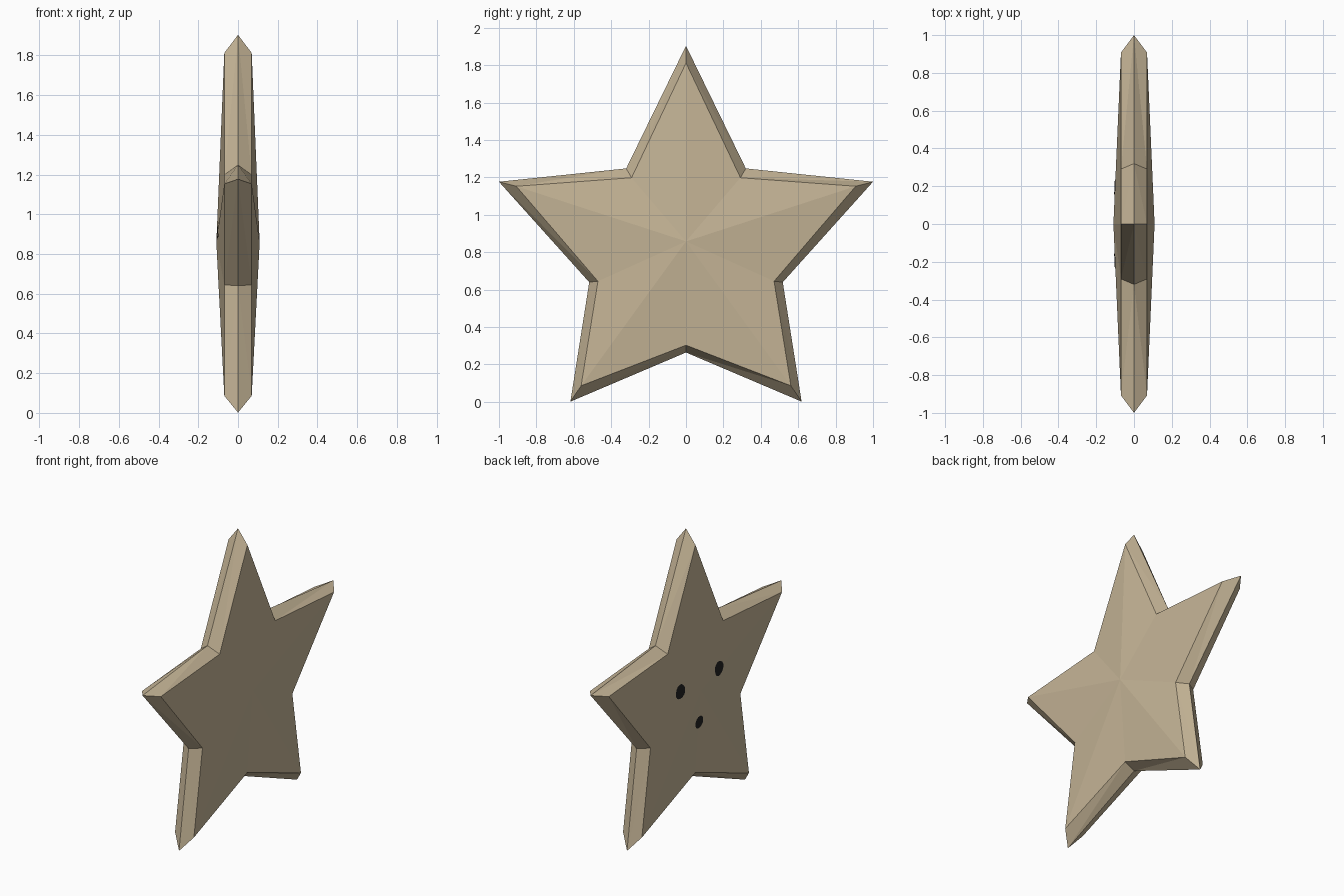
import bpy, bmesh, math
from mathutils import Vector
from mathutils.bvhtree import BVHTree

if "Cube" in bpy.data.objects:
    bpy.data.objects.remove(bpy.data.objects["Cube"])


def material(name, col):
    m = bpy.data.materials.new(name)
    m.diffuse_color = (*col, 1)
    m.use_nodes = True
    m.node_tree.nodes["Principled BSDF"].inputs["Base Color"].default_value = m.diffuse_color
    return m


def add_object(name, bm, mat):
    me = bpy.data.meshes.new(name)
    bm.to_mesh(me)
    me.materials.append(mat)
    ob = bpy.data.objects.new(name, me)
    bpy.context.collection.objects.link(ob)
    return ob


tan = material("tan", (0.56, 0.46, 0.307))
black = material("black", (0.015, 0.015, 0.015))


def star_ring(bm, x, tip_r, tip_z, notch_r, notch_z):
    """Ten-point star outline in the plane at x."""
    ring = []
    for i in range(10):
        a = math.radians(90 + 36 * i)
        r, z = (notch_r, notch_z) if i % 2 else (tip_r, tip_z)
        ring.append(bm.verts.new((x, r * math.cos(a), z + r * math.sin(a))))
    return ring


# Star body: sharp outer rim, bevelled to two shallow pyramid faces
CZ = 0.858
bm = bmesh.new()
rim = star_ring(bm, 0, 1.0515, 0.852, 0.544, 0.808)
for side in (-1, 1):
    face = star_ring(bm, side * 0.069, 0.954, CZ, 0.495, 0.798)
    apex = bm.verts.new((side * 0.109, 0, CZ))
    for i in range(10):
        j = (i + 1) % 10
        # split each bevel into planar triangles
        bm.faces.new((rim[i], rim[j], face[j]))
        bm.faces.new((rim[i], face[j], face[i]))
        bm.faces.new((face[i], face[j], apex))
bmesh.ops.recalc_face_normals(bm, faces=bm.faces)
surface = BVHTree.FromBMesh(bm)
add_object("star_body", bm, tan)
bm.free()

# Three black spots on the back face, following its creases
for name, angle, rad in (("spot_left", 18, 0.047), ("spot_right", 162, 0.047),
                         ("spot_lower", 270, 0.041)):
    a0 = math.radians(angle)
    cy, cz = 0.213 * math.cos(a0), CZ + 0.213 * math.sin(a0)
    bm = bmesh.new()

    def on_face(y, z):
        hit = surface.ray_cast(Vector((-1, y, z)), Vector((1, 0, 0)))[0]
        return bm.verts.new((hit.x - 0.003, y, z))

    centre = on_face(cy, cz)
    ring = [on_face(cy + rad * math.cos(a0 + k * math.tau / 16),
                    cz + rad * math.sin(a0 + k * math.tau / 16)) for k in range(16)]
    for k in range(16):
        bm.faces.new((centre, ring[(k + 1) % 16], ring[k]))
    add_object(name, bm, black)
    bm.free()
